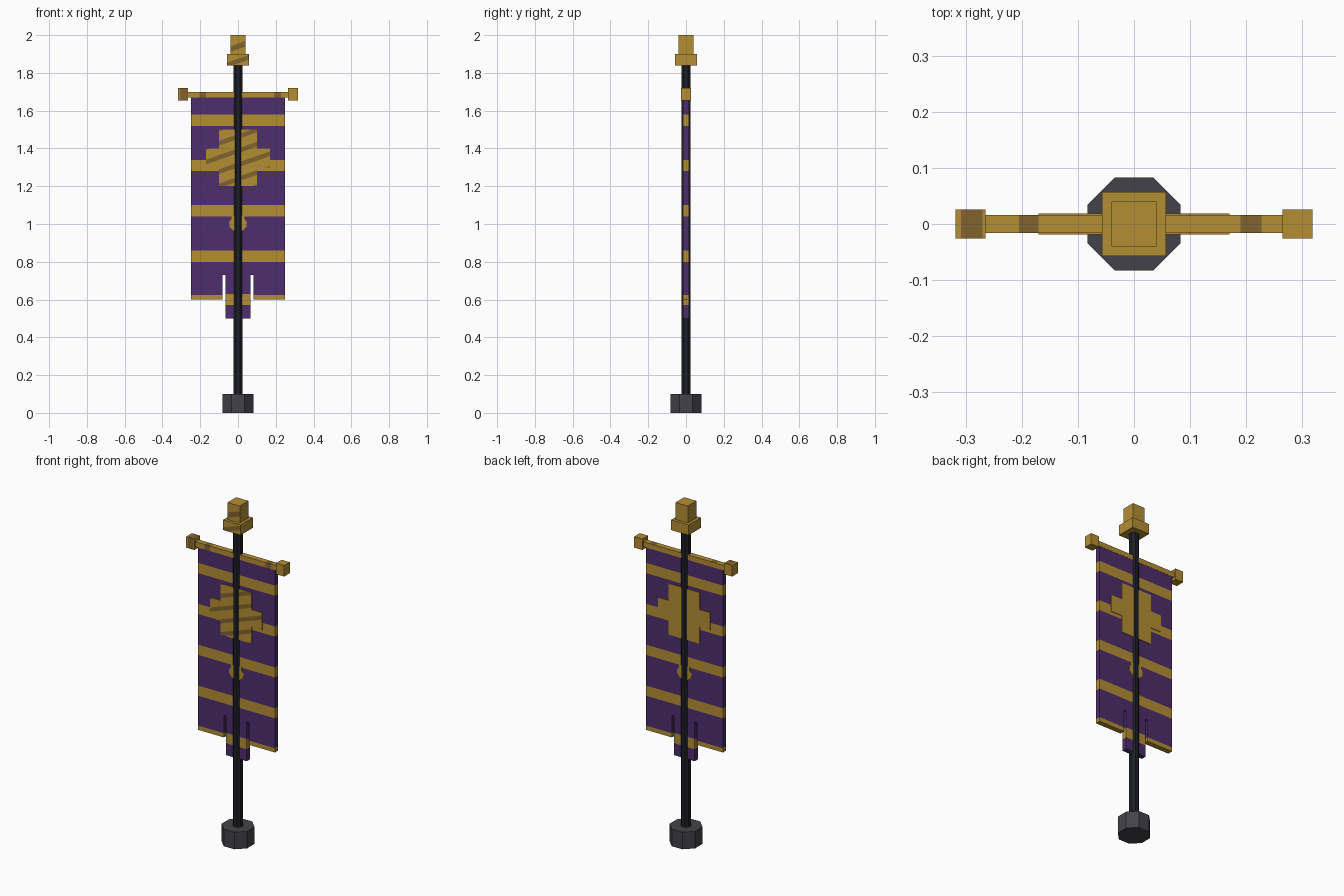
import bpy, bmesh, math
from mathutils import Vector

if "Cube" in bpy.data.objects:
    bpy.data.objects.remove(bpy.data.objects["Cube"], do_unlink=True)


def material(name, r, g, b):
    m = bpy.data.materials.new(name)
    m.use_nodes = True
    m.diffuse_color = (r, g, b, 1)
    bsdf = m.node_tree.nodes["Principled BSDF"]
    bsdf.inputs["Base Color"].default_value = (r, g, b, 1)
    bsdf.inputs["Roughness"].default_value = 0.8
    return m


GOLD = material("gold", 0.456, 0.270, 0.034)
DARK_GOLD = material("dark gold", 0.22, 0.125, 0.027)
PURPLE = material("purple cloth", 0.075, 0.027, 0.15)
BLACK = material("blue black", 0.013, 0.014, 0.021)
GREY = material("dark grey", 0.055, 0.055, 0.067)


def add_box(bm, x0, x1, z0, z1, half_y):
    verts = bmesh.ops.create_cube(bm, size=1)["verts"]
    for v in verts:
        v.co = Vector(((x0 + x1) / 2 + v.co.x * (x1 - x0),
                       v.co.y * 2 * half_y,
                       (z0 + z1) / 2 + v.co.z * (z1 - z0)))


def cut(bm, point, normal):
    bmesh.ops.bisect_plane(bm, geom=bm.verts[:] + bm.edges[:] + bm.faces[:],
                           plane_co=point, plane_no=normal)


def finish(name, bm, *mats):
    bmesh.ops.recalc_face_normals(bm, faces=bm.faces[:])
    mesh = bpy.data.meshes.new(name)
    bm.to_mesh(mesh)
    bm.free()
    for m in mats:
        mesh.materials.append(m)
    obj = bpy.data.objects.new(name, mesh)
    bpy.context.collection.objects.link(obj)
    return obj


def boxes(name, parts, half_y, *mats, stripes=(), bands=(), slope=0.0, top=False):
    """Boxes with level stripes all round, or slanted bands on the front and top."""
    bm = bmesh.new()
    for p in parts:
        add_box(bm, *p, half_y)
    for z in {z for s in stripes for z in s}:
        cut(bm, (0, 0, z), (0, 0, 1))
    normal = Vector((-slope, 0, 1)) if not top else Vector((1, 0, 0))
    for h in {h for b in bands for h in b}:
        cut(bm, normal * (h / normal.length_squared), normal)
    bm.normal_update()
    for f in bm.faces:
        c = f.calc_center_median()
        if any(a < c.z < b for a, b in stripes):
            f.material_index = 1
        shown = f.normal.y < -0.5 or (top and f.normal.z > 0.5)
        if shown and any(a < c.dot(normal) < b for a, b in bands):
            f.material_index = 1
    return finish(name, bm, *mats)


def octagon(name, half_width, z0, z1, mat):
    bm = bmesh.new()
    r = half_width / math.cos(math.pi / 8)
    bmesh.ops.create_cone(bm, cap_ends=True, segments=8, radius1=r, radius2=r, depth=z1 - z0)
    for v in bm.verts:
        a = math.atan2(v.co.y, v.co.x)
        a = (math.floor(a / (math.pi / 4) + 0.01) + 0.5) * math.pi / 4
        v.co = (r * math.cos(a), r * math.sin(a), v.co.z + (z0 + z1) / 2)
    return finish(name, bm, mat)


# Foot and pole
octagon("foot", 0.083, 0, 0.1, GREY)
octagon("pole", 0.025, 0.1, 1.84, BLACK)

# Stepped finial
boxes("finial_collar", [(-0.057, 0.057, 1.84, 1.90)], 0.057, GOLD, DARK_GOLD,
      bands=[(1.85, 1.875)], slope=0.35)
boxes("finial_block", [(-0.04, 0.04, 1.90, 2.0)], 0.04, GOLD, DARK_GOLD,
      bands=[(1.925, 1.955)], slope=0.35)

# Crossbar with end blocks
boxes("crossbar", [(-0.27, 0.27, 1.67, 1.70)], 0.016, GOLD, DARK_GOLD,
      bands=[(-0.205, -0.17), (-0.01, 0.025), (0.19, 0.227)], top=True)
boxes("right_end_block", [(-0.318, -0.265, 1.655, 1.72)], 0.026, GOLD, DARK_GOLD,
      bands=[(-0.308, -0.27)], top=True)
boxes("left_end_block", [(0.265, 0.318, 1.655, 1.72)], 0.026, GOLD)

# Cloth with gold stripes, side tails and a longer middle tail
boxes("cloth", [(-0.25, 0.25, 0.73, 1.67)], 0.015, PURPLE, GOLD,
      stripes=[(0.80, 0.86), (1.04, 1.10), (1.28, 1.34), (1.52, 1.58)])
boxes("side_tails", [(-0.25, -0.081, 0.60, 0.73), (0.081, 0.25, 0.60, 0.73)], 0.015,
      PURPLE, GOLD, stripes=[(0.60, 0.625)])
boxes("middle_tail", [(-0.067, 0.067, 0.50, 0.73)], 0.015, PURPLE, GOLD,
      stripes=[(0.57, 0.63)])

# Cross emblem on both faces of the cloth
boxes("emblem", [(-0.10, 0.10, 1.20, 1.50), (-0.17, -0.10, 1.30, 1.40), (0.10, 0.17, 1.30, 1.40)],
      0.019, GOLD, DARK_GOLD,
      bands=[(1.225 + 0.075 * i, 1.25 + 0.075 * i) for i in range(-1, 5)], slope=0.35)

# Small pendant below the third stripe
bm = bmesh.new()
side = [(0.035, 1.045), (0.035, 1.025), (0.047, 1.01), (0.045, 0.985), (0.025, 0.965)]
outline = side + [(-x, z) for x, z in reversed(side)]
face = bm.faces.new([bm.verts.new((x, -0.0165, z)) for x, z in outline])
ext = bmesh.ops.extrude_face_region(bm, geom=[face])["geom"]
bmesh.ops.translate(bm, vec=(0, 0.033, 0), verts=[v for v in ext if isinstance(v, bmesh.types.BMVert)])
finish("pendant", bm, GOLD)
